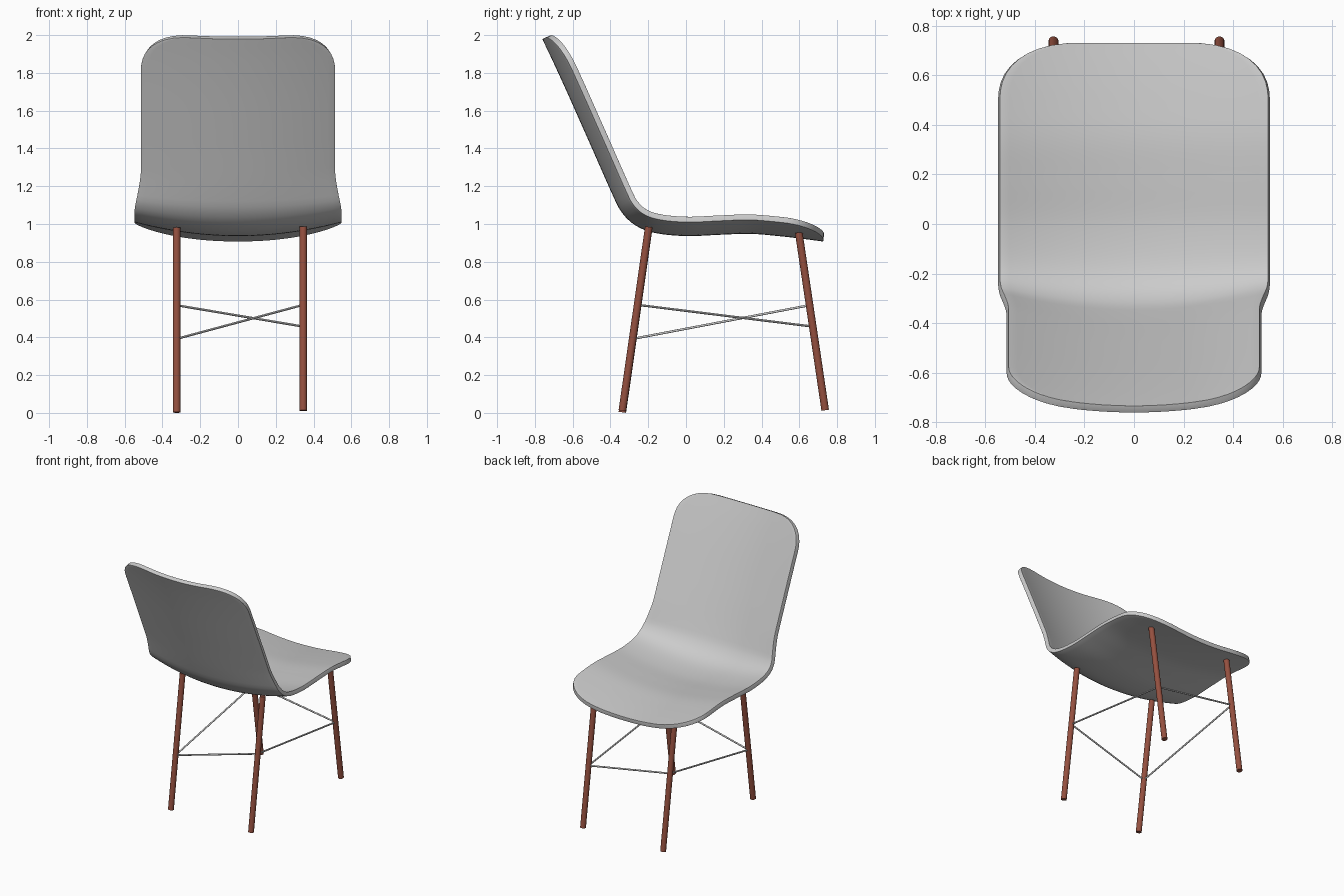
import bpy, bmesh, math
from mathutils import Vector

if "Cube" in bpy.data.objects:
    bpy.data.objects.remove(bpy.data.objects["Cube"])

# ---------- shell: centre profile (y, z) swept sideways with a dished section ----------
PROFILE = [(-.747, 1.985), (-.69, 1.865), (-.61, 1.69), (-.49, 1.42), (-.375, 1.16),
           (-.328, 1.07), (-.26, 1.005), (-.16, .967), (0, .951), (.18, .958),
           (.34, .963), (.5, .95), (.63, .935), (.728, .922)]


def smooth_path(pts, n=16):
    """Catmull-Rom through the points."""
    p = [Vector(q) for q in pts]
    p = [2 * p[0] - p[1]] + p + [2 * p[-1] - p[-2]]
    out = []
    for i in range(1, len(p) - 2):
        a, b, c, d = p[i - 1:i + 3]
        for k in range(n):
            t = k / n
            out.append(.5 * (2 * b + (c - a) * t + (2 * a - 5 * b + 4 * c - d) * t * t
                             + (3 * b - a - 3 * c + d) * t ** 3))
    return out + [p[-2]]


path = smooth_path(PROFILE)
dist = [0]
for a, b in zip(path, path[1:]):
    dist.append(dist[-1] + (b - a).length)
LENGTH = dist[-1]


def at(s):
    i = 0
    while i < len(path) - 2 and dist[i + 1] < s:
        i += 1
    return path[i].lerp(path[i + 1], (s - dist[i]) / (dist[i + 1] - dist[i]))


def frame(s):
    """Centre point and normal towards the sitter."""
    t = (at(min(s + .02, LENGTH)) - at(max(s - .02, 0))).normalized()
    return at(s), Vector((-t.y, t.x))


def ease(t):
    t = min(max(t, 0), 1)
    return t * t * (3 - 2 * t)


def half_width(s, z):
    full = .51 + .035 * ease((1.27 - z) / .27)
    w = full
    for d, radius, flat in ((s, .22, .24), (LENGTH - s, .24, .2)):
        if d < radius:
            k = max(1 - (1 - d / radius) ** 2.3, 0) ** (1 / 2.3)
            w = flat + (full - flat) * k
    return w, full


END, COLS = 10, 28
steps = [.22 * (1 - math.cos(i / END * math.pi / 2)) for i in range(END)]
steps += [.22 + (LENGTH - .46) * i / 50 for i in range(51)]
steps += [LENGTH - .24 * (1 - math.cos(i / END * math.pi / 2)) for i in range(END - 1, -1, -1)]

bm = bmesh.new()
rows = []
for s in steps:
    c, n = frame(s)
    w, full = half_width(s, c.y)
    row = []
    for j in range(COLS + 1):
        x = w * (2 * j / COLS - 1)
        q = c + n * .073 * (x / full) ** 2
        row.append(bm.verts.new((x, q.x, q.y)))
    rows.append(row)
for r0, r1 in zip(rows, rows[1:]):
    for j in range(COLS):
        bm.faces.new((r0[j], r1[j], r1[j + 1], r0[j + 1]))
bmesh.ops.recalc_face_normals(bm, faces=bm.faces)
mesh = bpy.data.meshes.new("seat_shell")
bm.to_mesh(mesh)
bm.free()
shell = bpy.data.objects.new("seat_shell", mesh)
bpy.context.collection.objects.link(shell)
for p in mesh.polygons:
    p.use_smooth = True
solid = shell.modifiers.new("thickness", 'SOLIDIFY')
solid.thickness, solid.offset = .03, 0
bevel = shell.modifiers.new("round_edge", 'BEVEL')
bevel.width, bevel.segments = .013, 3
bevel.limit_method, bevel.angle_limit = 'ANGLE', math.radians(50)

# ---------- legs and bracing rods ----------
wood = bpy.data.materials.new("red_brown_wood")
wood.diffuse_color = (.3, .08, .05, 1)
wood.use_nodes = True
wood.node_tree.nodes["Principled BSDF"].inputs["Base Color"].default_value = wood.diffuse_color


def rod(name, a, b, radius, sides, mat=None):
    a, b = Vector(a), Vector(b)
    bpy.ops.mesh.primitive_cylinder_add(vertices=sides, radius=radius,
                                        depth=(b - a).length, location=(a + b) / 2)
    o = bpy.context.object
    o.name = name
    o.rotation_euler = (b - a).to_track_quat('Z', 'Y').to_euler()
    bpy.ops.object.shade_smooth_by_angle()
    if mat:
        o.data.materials.append(mat)


# name: foot, top, height of the brace joint
LEGS = {
    "back_left_leg": ((-.325, -.337, .003), (-.325, -.197, .98), .392),
    "back_right_leg": ((.345, -.337, .012), (.345, -.197, .985), .572),
    "front_right_leg": ((.345, .737, .014), (.345, .597, .955), .457),
    "front_left_leg": ((-.325, .737, .014), (-.325, .597, .955), .57),
}
joints = []
for name, (foot, top, h) in LEGS.items():
    rod(name, foot, top, .02, 24, wood)
    f, t = Vector(foot), Vector(top)
    joints.append(f.lerp(t, (h - f.z) / (t.z - f.z)))
for i, side in enumerate(("back", "right", "front", "left")):
    rod(side + "_brace", joints[i], joints[(i + 1) % 4], .006, 12)
